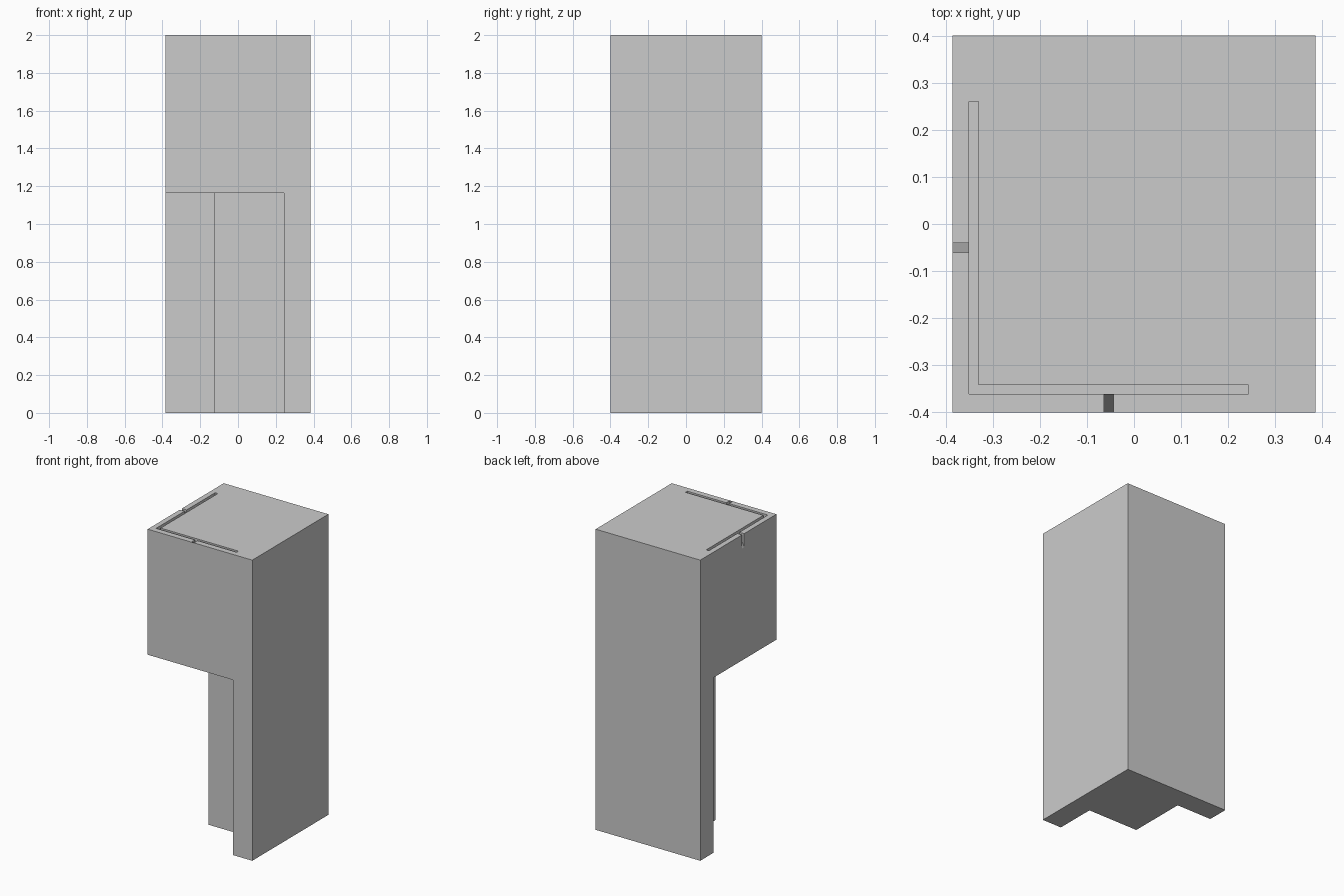
import bpy
import bmesh
from mathutils import Vector

if "Cube" in bpy.data.objects:
    bpy.data.objects.remove(bpy.data.objects["Cube"], do_unlink=True)

W, D, H = 0.385, 0.4, 2.0        # half width, half depth, height
UNDER = 1.165                    # underside of the overhanging head
SLOT_DEPTH = 0.09
END_X, END_Y = 0.243, 0.26       # ends of the corner cut and of the slot

grey = bpy.data.materials.new("plain grey")
grey.use_nodes = True
grey.diffuse_color = (0.6, 0.6, 0.6, 1)
grey.node_tree.nodes["Principled BSDF"].inputs["Base Color"].default_value = (0.6, 0.6, 0.6, 1)


def prism(name, points, sweep):
    """Extrude a closed outline of 3D points along the sweep vector."""
    bm = bmesh.new()
    face = bm.faces.new([bm.verts.new(p) for p in points])
    ext = bmesh.ops.extrude_face_region(bm, geom=[face])
    moved = [v for v in ext["geom"] if isinstance(v, bmesh.types.BMVert)]
    bmesh.ops.translate(bm, verts=moved, vec=Vector(sweep))
    bmesh.ops.recalc_face_normals(bm, faces=bm.faces)
    mesh = bpy.data.meshes.new(name)
    bm.to_mesh(mesh)
    bm.free()
    mesh.materials.append(grey)
    obj = bpy.data.objects.new(name, mesh)
    bpy.context.collection.objects.link(obj)
    return obj


def upright(name, outline, bottom, top):
    return prism(name, [(x, y, bottom) for x, y in outline], (0, 0, top - bottom))


def cut(body, cutter):
    """Subtract the cutter for good, then remove it."""
    cutter.hide_render = True
    mod = body.modifiers.new(cutter.name, 'BOOLEAN')
    mod.operation = 'DIFFERENCE'
    mod.solver = 'EXACT'
    mod.object = cutter
    bpy.context.view_layer.objects.active = body
    bpy.ops.object.modifier_apply(modifier=mod.name)
    bpy.data.objects.remove(cutter, do_unlink=True)


# Full tower block
tower = upright("tower", [(-W, -D), (W, -D), (W, D), (-W, D)], 0, H)

# Stepped corner removed below the head, leaving the column
cut(tower, upright("corner_cut", [
    (-1, -1), (END_X, -1), (END_X, -0.13),
    (-0.127, -0.13), (-0.127, END_Y), (-1, END_Y)], -0.1, UNDER))

# Narrow L-shaped slot in the top
cut(tower, upright("top_slot", [
    (-0.35, -0.361), (END_X, -0.361), (END_X, -0.342),
    (-0.33, -0.342), (-0.33, END_Y), (-0.35, END_Y)], H - SLOT_DEPTH, H + 0.1))

# Sloped side notch, open to the side face
cut(tower, prism("side_notch", [
    (-0.348, -0.061, H + 0.01), (-0.348, -0.061, H - 0.005),
    (-W, -0.061, H - SLOT_DEPTH), (-W - 0.05, -0.061, H - SLOT_DEPTH),
    (-W - 0.05, -0.061, H + 0.01)], (0, 0.021, 0)))

# Sloped front notch, closed by a thin skin at the front face
cut(tower, prism("front_notch", [
    (-0.064, -0.359, H + 0.01), (-0.064, -0.359, H - 0.005),
    (-0.064, -D + 0.001, H - SLOT_DEPTH),
    (-0.064, -D + 0.001, H + 0.01)], (0.02, 0, 0)))

for poly in tower.data.polygons:
    poly.use_smooth = False
